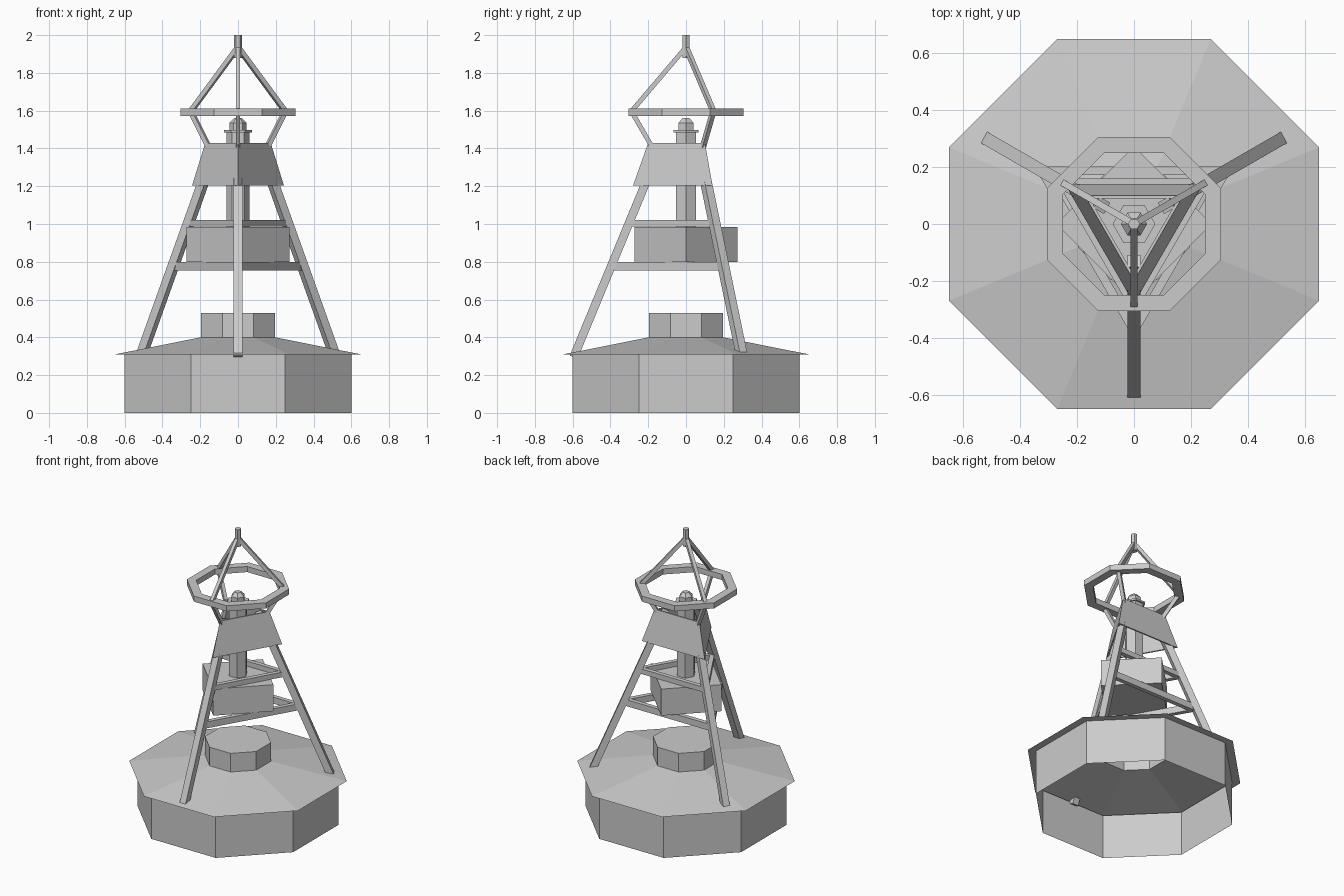
import bpy, bmesh, math
from mathutils import Vector

if "Cube" in bpy.data.objects:
    bpy.data.objects.remove(bpy.data.objects["Cube"])

OCT = 1 / math.cos(math.pi / 8)   # flat-to-flat radius -> corner radius
ARMS = [math.radians(a) for a in (-90, 30, 150)]


def finish(bm, name):
    bmesh.ops.recalc_face_normals(bm, faces=bm.faces)
    me = bpy.data.meshes.new(name)
    bm.to_mesh(me)
    bm.free()
    ob = bpy.data.objects.new(name, me)
    bpy.context.collection.objects.link(ob)
    return ob


def lathe(name, profile, sides, start=0.0, scale=1.0, closed=False):
    """Sweep (radius, z) points around z with a few flat sides."""
    bm = bmesh.new()
    rings = []
    for r, z in profile:
        if r == 0:
            rings.append([bm.verts.new((0, 0, z))] * sides)
        else:
            rings.append([bm.verts.new((r * scale * math.cos(start + math.tau * i / sides),
                                        r * scale * math.sin(start + math.tau * i / sides), z))
                          for i in range(sides)])
    pairs = list(zip(rings, rings[1:]))
    if closed:
        pairs.append((rings[-1], rings[0]))
    for a, b in pairs:
        for i in range(sides):
            j = (i + 1) % sides
            quad = list(dict.fromkeys((a[i], a[j], b[j], b[i])))
            bm.faces.new(quad)
    return finish(bm, name)


def bar(name, p, q, w, h):
    """Rectangular bar from p to q, w across and h deep."""
    p, q = Vector(p), Vector(q)
    d = (q - p).normalized()
    s = d.cross(Vector((0, 0, 1))).normalized()
    u = s.cross(d)
    bm = bmesh.new()
    ends = [[bm.verts.new(c + s * (w / 2 * i) + u * (h / 2 * j))
             for i, j in ((-1, -1), (1, -1), (1, 1), (-1, 1))] for c in (p, q)]
    for e in ends:
        bm.faces.new(e)
    for i in range(4):
        j = (i + 1) % 4
        bm.faces.new((ends[0][i], ends[0][j], ends[1][j], ends[1][i]))
    return finish(bm, name)


def polar(r, a, z):
    return (r * math.cos(a), r * math.sin(a), z)


# Float: open-bottomed shell with overhanging deck and raised hatch
lathe("float_hull", [(0.60, 0), (0.60, 0.31), (0.65, 0.31), (0.197, 0.40),
                     (0.197, 0.53), (0, 0.53)], 8, math.pi / 8, OCT)

# Equipment box, turned 45 degrees
lathe("equipment_box", [(0, 0.80), (0.273, 0.80), (0.273, 0.985), (0, 0.985)], 4)

# Lantern column, flange and lens
lathe("lantern_column", [(0, 0.98), (0.062, 0.98), (0.062, 1.487), (0, 1.487)], 6)
lathe("lantern_flange", [(0, 1.485), (0.075, 1.485), (0.075, 1.497), (0, 1.497)], 6)
lathe("lantern_lens", [(0, 1.495), (0.046, 1.495), (0.046, 1.535), (0.022, 1.56), (0, 1.56)], 6)

# Three-sided hollow shield
lathe("tower_shield", [(0.28, 1.205), (0.20, 1.43), (0.18, 1.43), (0.26, 1.205)],
      3, -math.pi / 2, closed=True)

# Guard ring and top mast
lathe("guard_ring", [(0.305, 1.573), (0.305, 1.612), (0.25, 1.612), (0.25, 1.573)],
      8, math.pi / 8, OCT, closed=True)
lathe("top_mast", [(0, 1.88), (0.021, 1.88), (0.021, 2.0), (0, 2.0)], 6)

# Legs, cross braces and cage struts, repeated on three arms
for n, a in enumerate(ARMS):
    b = ARMS[(n + 1) % 3]
    bar(f"leg_{n}", polar(0.595, a, 0.295), polar(0.13, a, 1.42), 0.045, 0.045)
    bar(f"lower_brace_{n}", polar(0.375, a, 0.777), polar(0.375, b, 0.777), 0.03, 0.045)
    bar(f"upper_brace_{n}", polar(0.29, a, 1.003), polar(0.29, b, 1.003), 0.03, 0.035)
    bar(f"cage_lower_strut_{n}", polar(0.175, a, 1.40), polar(0.285, a, 1.59), 0.023, 0.025)
    bar(f"cage_upper_strut_{n}", polar(0.29, a, 1.595), polar(0.005, a, 1.93), 0.023, 0.025)
